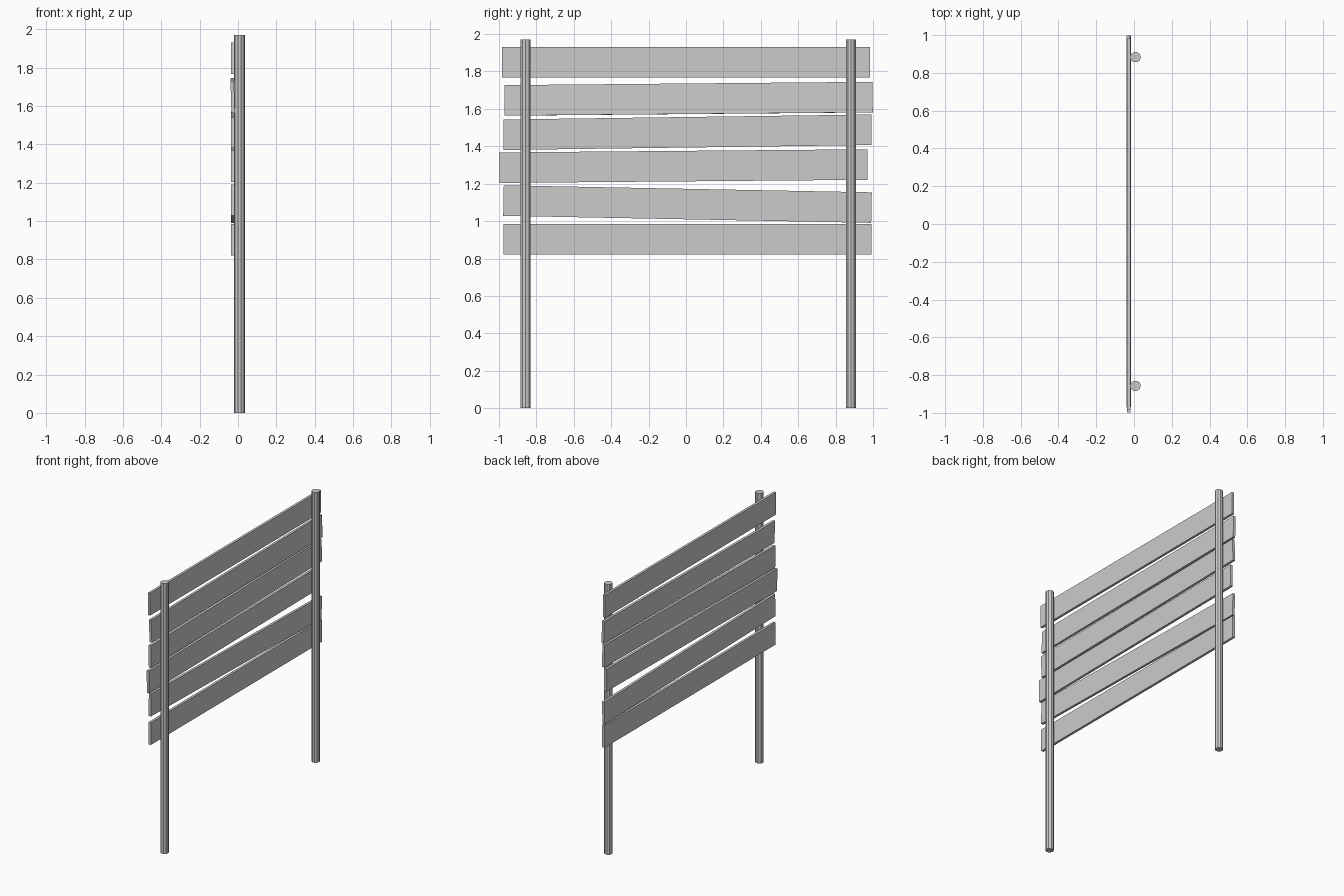
import bpy
from math import radians

if "Cube" in bpy.data.objects:
    bpy.data.objects.remove(bpy.data.objects["Cube"])

# Two round posts
for name, y in (("post_left", -0.857), ("post_right", 0.883)):
    bpy.ops.mesh.primitive_cylinder_add(vertices=10, radius=0.028, depth=1.97,
                                        location=(0.008, y, 0.985),
                                        rotation=(0, 0, radians(90)))
    bpy.context.object.name = name

# Six planks nailed across the back: y centre, z centre, roll about x, lean about y
planks = [
    (0.000, 1.848, 0.0, 0.0),
    (0.014, 1.654, 0.0090, 0.03),
    (0.008, 1.475, 0.0135, 0.0),
    (-0.014, 1.294, 0.0085, 0.0),
    (0.008, 1.091, -0.0190, 0.0),
    (0.008, 0.902, 0.0, 0.0),
]
for i, (y, z, roll, lean) in enumerate(planks, 1):
    bpy.ops.mesh.primitive_cube_add(size=1, location=(-0.028, y, z),
                                    rotation=(roll, -lean, 0))
    plank = bpy.context.object
    plank.name = f"plank_{i}"
    plank.scale = (0.018, 1.968, 0.163)
